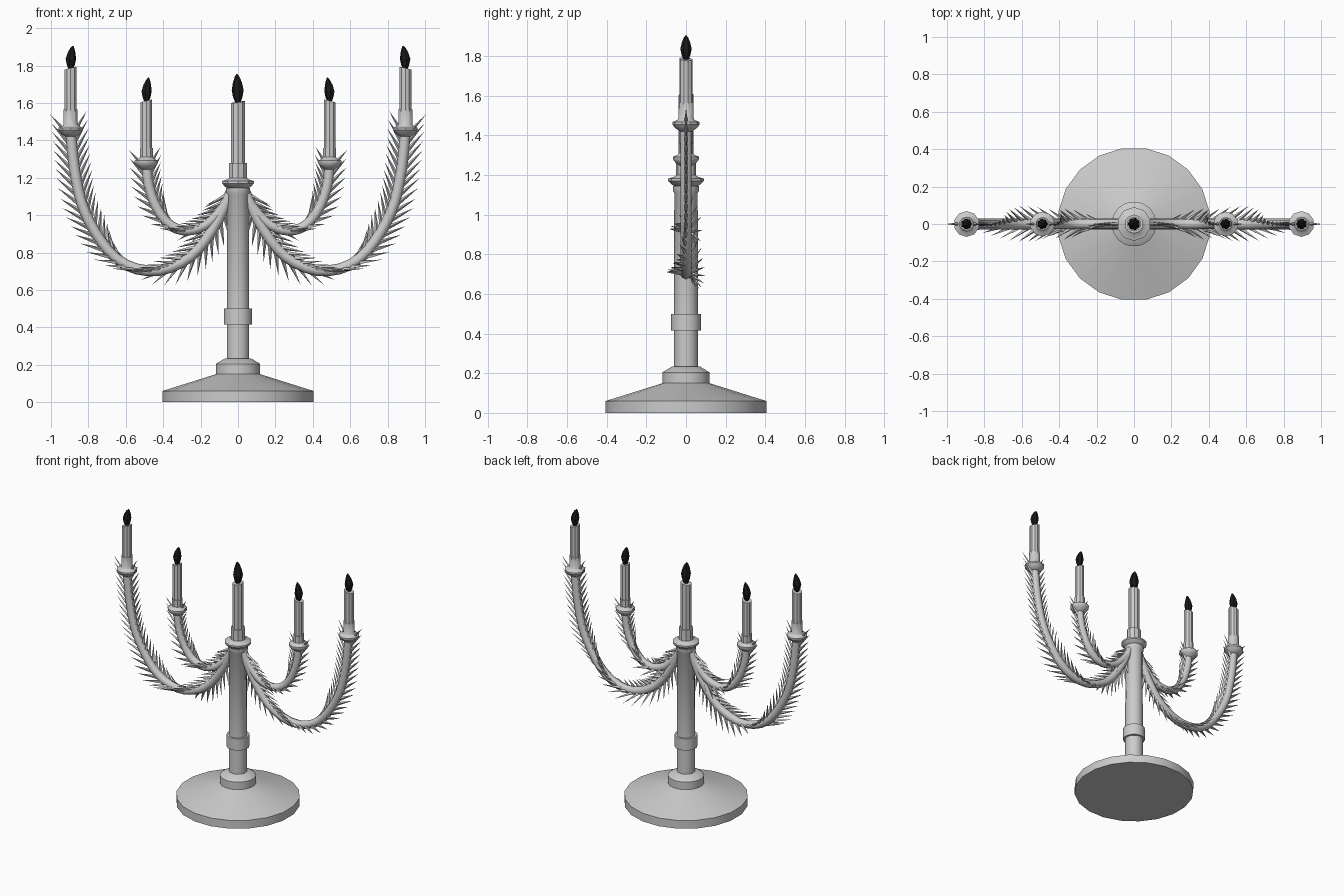
import bpy, bmesh, math
from mathutils import Vector

if "Cube" in bpy.data.objects:
    bpy.data.objects.remove(bpy.data.objects["Cube"])

black = bpy.data.materials.new("flame_black")
black.diffuse_color = (0.01, 0.01, 0.01, 1)
black.use_nodes = True
black.node_tree.nodes["Principled BSDF"].inputs["Base Color"].default_value = black.diffuse_color


def finish(name, bm, mirror=False, angle=35, mat=None):
    bmesh.ops.recalc_face_normals(bm, faces=bm.faces)
    me = bpy.data.meshes.new(name)
    bm.to_mesh(me)
    bm.free()
    ob = bpy.data.objects.new(name, me)
    bpy.context.collection.objects.link(ob)
    if mat:
        me.materials.append(mat)
    if mirror:
        ob.modifiers.new("mirror", 'MIRROR').use_mirror_merge = False
    if angle:
        bpy.ops.object.select_all(action='DESELECT')
        ob.select_set(True)
        bpy.context.view_layer.objects.active = ob
        bpy.ops.object.shade_smooth_by_angle(angle=math.radians(angle))
    return ob


def skin(bm, rings):
    for a, b in zip(rings, rings[1:]):
        for i in range(len(a)):
            j = (i + 1) % len(a)
            bm.faces.new((a[i], a[j], b[j], b[i]))
    bm.faces.new(rings[0])
    bm.faces.new(rings[-1])


def lathe(name, profile, sides, x=0.0, slant=0.0, **kw):
    """Revolve (radius, z) or (radius, z, x shift); slant tilts the top ring."""
    bm = bmesh.new()
    rings = []
    for k, p in enumerate(profile):
        r, z, dx = (*p, 0)[:3]
        s = slant if k == len(profile) - 1 else 0
        ring = []
        for i in range(sides):
            a = 2 * math.pi * (i + 0.5) / sides
            cx, cy = r * math.cos(a), r * math.sin(a)
            ring.append(bm.verts.new((x + dx + cx, cy, z + s * (cx + 0.3 * cy))))
        rings.append(ring)
    skin(bm, rings)
    return finish(name, bm, **kw)


# candle with pan, cup and flame
def candle(name, x, z_pan, z_cup, z_top, z_tip, pan, cup, r, mirror):
    lathe(name + "_drip_pan", [(cup * 0.75, z_pan - 0.035), (pan * 0.8, z_pan - 0.018),
          (pan, z_pan), (pan, z_pan + 0.012), (pan * 0.65, z_pan + 0.022),
          (cup, z_pan + 0.03), (cup, z_cup)], 10, x, mirror=mirror)
    lathe(name + "_candle", [(r, z_cup - 0.03), (r, z_top)], 10, x,
          slant=-0.25 if x else 0.15, mirror=mirror)
    h = z_tip - z_top
    lean = -0.012 if x else -0.006
    f = r * 0.86
    lathe(name + "_flame", [(f * 0.35, z_top - 0.01), (f * 0.8, z_top + 0.18 * h),
          (f, z_top + 0.42 * h), (f * 0.75, z_top + 0.7 * h, lean * 0.3),
          (f * 0.4, z_top + 0.9 * h, lean * 0.7), (0.003, z_tip, lean)], 7, x,
          mirror=mirror, angle=0, mat=black)


# base and stem
lathe("base", [(0.41, 0), (0.41, 0.06), (0.12, 0.15), (0.12, 0.205), (0.07, 0.235)], 20)
lathe("stem", [(0.061, 0.23), (0.061, 0.415), (0.076, 0.415), (0.076, 0.5),
               (0.061, 0.5), (0.059, 1.11), (0.066, 1.12), (0.066, 1.145)], 14)

candle("centre", 0, 1.17, 1.28, 1.605, 1.755, 0.09, 0.05, 0.039, False)
candle("outer", 0.895, 1.455, 1.565, 1.785, 1.905, 0.069, 0.039, 0.034, True)
candle("inner", 0.49, 1.28, 1.36, 1.61, 1.735, 0.066, 0.037, 0.033, True)


def sample(pts, n):
    """Catmull-Rom through (x, z) points, resampled to n + 1 even steps."""
    p = [Vector((x, 0, z)) for x, z in pts]
    p = [2 * p[0] - p[1]] + p + [2 * p[-1] - p[-2]]
    fine = []
    for a, b, c, d in zip(p, p[1:], p[2:], p[3:]):
        for k in range(30):
            t = k / 30
            fine.append(0.5 * (2 * b + (c - a) * t + (2 * a - 5 * b + 4 * c - d) * t * t
                               + (3 * b - a - 3 * c + d) * t ** 3))
    fine.append(p[-2])
    total = sum((b - a).length for a, b in zip(fine, fine[1:]))
    out, run, nxt = [], 0, 0
    for a, b in zip(fine, fine[1:]):
        seg = (b - a).length
        while nxt <= run + seg and len(out) < n:
            out.append(a.lerp(b, (nxt - run) / seg))
            nxt += total / n
        run += seg
    return out + [fine[-1]]


def frames(path):
    for i, p in enumerate(path):
        t = (path[min(i + 1, len(path) - 1)] - path[max(i - 1, 0)]).normalized()
        yield i / (len(path) - 1), p, t, Vector((t.z, 0, -t.x))


# curved arm with two rows of spikes that twist half a turn along it
def arm(name, pts, radius, spikes, length, twist0, twist1):
    bm = bmesh.new()
    Y = Vector((0, 1, 0))
    rings = []
    for _, p, t, n in frames(sample(pts, 26)):
        rings.append([bm.verts.new(p + radius * (n * math.cos(a) + Y * math.sin(a)))
                      for a in (2 * math.pi * k / 8 for k in range(8))])
    skin(bm, rings)
    finish(name, bm, mirror=True, angle=50)

    bm = bmesh.new()
    for u, p, t, n in list(frames(sample(pts, spikes)))[1:]:
        w = min(max((u - twist0) / (twist1 - twist0), 0), 1)
        for side in (0, math.pi):
            a = side + math.pi * w * w * (3 - 2 * w)
            out = n * math.cos(a) + Y * math.sin(a)
            across = t.cross(out)
            d = (t * 0.8 + out * 0.6).normalized()
            root = p + out * radius * 0.6
            e = d.cross(across)
            ring = [bm.verts.new(root + 0.013 * (across * math.cos(b) + e * math.sin(b)))
                    for b in (2 * math.pi * k / 4 for k in range(4))]
            tip = bm.verts.new(root + d * length)
            for k in range(4):
                bm.faces.new((ring[k], ring[(k + 1) % 4], tip))
            bm.faces.new(ring)
    finish(name + "_spikes", bm, mirror=True, angle=0)


arm("outer_arm", [(0.03, 1.14), (0.12, 0.95), (0.23, 0.80), (0.35, 0.725), (0.47, 0.702),
                  (0.60, 0.735), (0.71, 0.83), (0.82, 1.02), (0.87, 1.22), (0.895, 1.44)],
    0.029, 34, 0.135, 0.15, 0.7)
arm("inner_arm", [(0.03, 1.13), (0.09, 1.03), (0.17, 0.95), (0.27, 0.918), (0.36, 0.945),
                  (0.43, 1.03), (0.475, 1.15), (0.49, 1.265)],
    0.027, 18, 0.115, 0.15, 0.75)
